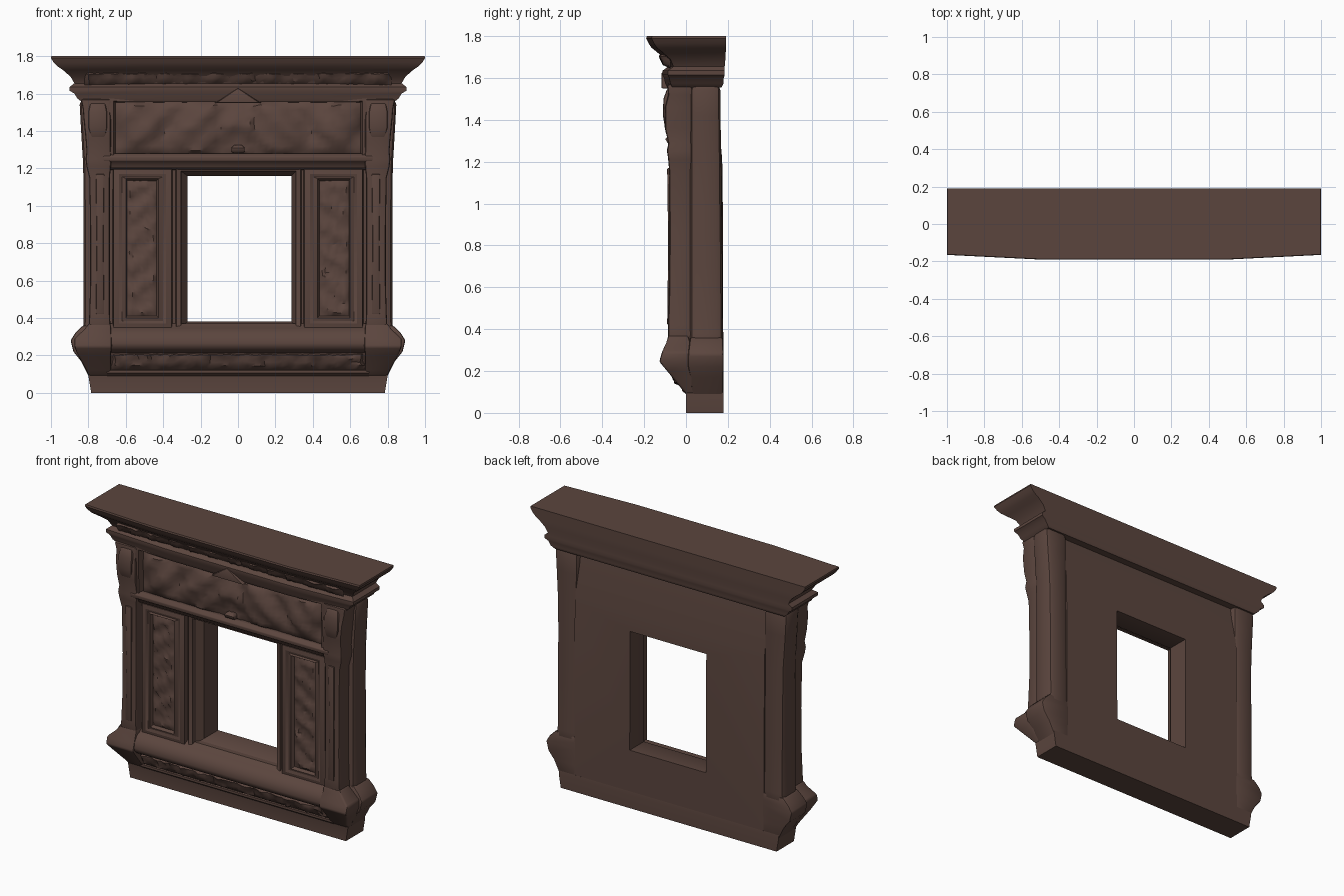
import bpy, bmesh, math, random

random.seed(7)
wood = bpy.data.materials.new("dark_brown_wood")
wood.diffuse_color = (0.105, 0.060, 0.048, 1)


def finish(name, bm, bevel=0.0, angle=35):
    bmesh.ops.recalc_face_normals(bm, faces=bm.faces)
    if bevel:
        edges = [e for e in bm.edges if e.is_manifold and e.calc_face_angle(0) > 0.6]
        bmesh.ops.bevel(bm, geom=edges, offset=bevel, segments=2, profile=0.5,
                        affect='EDGES', clamp_overlap=True)
    me = bpy.data.meshes.new(name)
    bm.to_mesh(me)
    bm.free()
    me.materials.append(wood)
    ob = bpy.data.objects.new(name, me)
    bpy.context.collection.objects.link(ob)
    bpy.ops.object.select_all(action='DESELECT')
    ob.select_set(True)
    bpy.context.view_layer.objects.active = ob
    bpy.ops.object.shade_smooth_by_angle(angle=math.radians(angle))
    return ob


def skin(bm, loops, wrap=False):
    n = len(loops[0])
    pairs = list(zip(loops, loops[1:])) + ([(loops[-1], loops[0])] if wrap else [])
    for a, b in pairs:
        for i in range(n):
            j = (i + 1) % n
            bm.faces.new((a[i], a[j], b[j], b[i]))


def stack(name, rings, s=1, bow=0.0, bevel=0.0):
    """Moulded block: rectangles (z, x0, x1, y0, y1) joined upward."""
    bm = bmesh.new()
    loops = []
    for z, x0, x1, y0, y1 in rings:
        pts = [(x0, y0 + bow), (x1, y0 + bow), (x1, y1), (x0, y1)]
        if bow:
            pts[1:1] = [(x0 * .5, y0), (x1 * .5, y0)]
        loops.append([bm.verts.new((s * x, y, z)) for x, y in pts])
    skin(bm, loops)
    bm.faces.new(loops[0])
    bm.faces.new(loops[-1])
    return finish(name, bm, bevel)


def frame(name, rings, s=1):
    """Picture-frame solid: rectangles (x0, x1, z0, z1, y_bottom, y_top) in a closed loop."""
    bm = bmesh.new()
    loops = [[bm.verts.new(p) for p in ((s * x0, yb, z0), (s * x1, yb, z0),
                                        (s * x1, yt, z1), (s * x0, yt, z1))]
             for x0, x1, z0, z1, yb, yt in rings]
    skin(bm, loops, True)
    return finish(name, bm)


def relief(name, x0, x1, z0, z1, y, nx, nz, depth, s=1):
    """Carved surface: jittered grid pushed forward by depth(x, z)."""
    bm = bmesh.new()
    g = []
    for i in range(nx + 1):
        for j in range(nz + 1):
            x, z = x0 + (x1 - x0) * i / nx, z0 + (z1 - z0) * j / nz
            d = 0
            if 0 < i < nx and 0 < j < nz:
                d = depth(x, z)
                x += random.uniform(-.2, .2) * (x1 - x0) / nx
                z += random.uniform(-.2, .2) * (z1 - z0) / nz
            g.append(bm.verts.new((s * x, y - d, z)))
    m = nz + 1
    for i in range(nx):
        for j in range(nz):
            a = i * m + j
            bm.faces.new((g[a], g[a + m], g[a + m + 1], g[a + 1]))
    bm.normal_update()
    ob = finish(name, bm, 0, 42)
    # open sheet: make it face the front
    if sum(p.normal.y for p in ob.data.polygons) > 0:
        ob.data.flip_normals()
    return ob


# wall with the central opening, hollowed slightly at the upper back
frame("wall", [(-.74, .74, .05, 1.57, .02, -.02), (-.31, .315, .35, 1.19, -.02, -.02),
               (-.27, .285, .38, 1.16, .03, .03), (-.27, .285, .38, 1.16, .178, .175),
               (-.69, .69, .05, 1.25, .178, .17), (-.69, .69, .05, 1.57, .178, .12)])
frame("opening_trim", [(-.335, .34, .33, 1.215, -.01, -.01), (-.33, .335, .335, 1.21, -.042, -.042),
                       (-.305, .31, .355, 1.185, -.035, -.035), (-.30, .305, .36, 1.18, -.005, -.005)])

# plinth and lower mouldings
stack("plinth", [(0, -.785, .785, 0, .18), (.09, -.80, .80, 0, .18), (.11, -.80, .80, -.005, .178)])
stack("base_moulding", [(z, -.70, .70, y, .1) for z, y in
      ((.09, .0), (.105, -.02), (.12, -.02), (.125, -.01), (.215, -.055), (.225, -.09),
       (.245, -.11), (.265, -.115), (.30, -.105), (.335, -.08), (.345, -.055), (.37, -.02))])
relief("base_carving", -.68, .68, .125, .222, -.015, 56, 5,
       lambda x, z: (z - .125) * .4 + .01 + .018 * abs(math.sin(x * 21)) + random.uniform(-.008, .008))

# cornice
stack("cornice", [(z, -w, w, y, b) for z, w, y, b in
      ((1.555, .835, -.09, .17), (1.575, .86, -.10, .18), (1.60, .875, -.105, .18),
       (1.615, .90, -.112, .185), (1.635, .90, -.112, .185), (1.655, .875, -.085, .185),
       (1.69, .895, -.10, .188), (1.725, .935, -.14, .19), (1.745, .965, -.165, .19),
       (1.765, .985, -.178, .19), (1.79, 1.0, -.19, .19), (1.80, .998, -.187, .19))], bow=.025)
relief("cornice_carving", -.82, .82, 1.645, 1.725, -.075, 72, 4,
       lambda x, z: (z - 1.645) * .45 + .01 + .014 * (math.sin(x * 44) > 0)
       + random.uniform(-.005, .005))
bm = bmesh.new()
peak = [[bm.verts.new((x * k, y, z)) for x, z in ((-.13, 1.55), (.13, 1.55), (0, 1.63))]
        for y, k in ((-.05, 1), (-.118, .9))]
skin(bm, peak)
bm.faces.new(peak[0])
bm.faces.new(peak[1])
finish("frieze_peak", bm, .008)

# frieze with carved leaves and a central mask
frame("frieze_border", [(-.69, .69, 1.24, 1.575, -.02, -.02), (-.69, .69, 1.24, 1.575, -.075, -.085),
                        (-.665, .665, 1.265, 1.56, -.08, -.085), (-.65, .65, 1.28, 1.55, -.03, -.03)])


def leaf_depth(x, z):
    u, v = abs(x), (z - 1.42) / .15
    r1 = math.hypot((u - .21) / .16, v * .9 + (u - .21) * 2)
    r2 = math.hypot((u - .52) / .13, v * .9 - (u - .52) * 2)
    d = .04 * max(0, 1 - min(r1, r2) ** 2) + .008 * math.sin(30 * u + 5 * v)
    if u < .06:
        d += .03 * (1 - abs(v))
    return .012 + d + random.uniform(-.005, .005)


relief("frieze_carving", -.66, .66, 1.27, 1.56, -.045, 44, 12, leaf_depth)
stack("frieze_shelf", [(z, -.72, .72, y, 0) for z, y in
      ((1.19, -.03), (1.205, -.06), (1.225, -.068), (1.24, -.09), (1.262, -.092), (1.28, -.07))],
      bevel=.004)
stack("small_boss", [(1.285, -.035, .035, -.085, -.03), (1.31, -.035, .035, -.10, -.03),
                     (1.325, -.02, .02, -.08, -.03)], bevel=.005)

for s, side in ((1, "right"), (-1, "left")):
    # side panels with carved insets
    frame(side + "_panel_frame",
          [(.35, .67, .34, 1.2, -.01, -.01), (.355, .665, .35, 1.195, -.048, -.048),
           (.385, .635, .37, 1.17, -.055, -.055), (.40, .62, .385, 1.155, -.048, -.048),
           (.425, .60, .40, 1.145, -.056, -.056), (.44, .59, .415, 1.13, -.03, -.03)], s)
    relief(side + "_panel_carving", .435, .595, .41, 1.135, -.036, 10, 34,
           lambda x, z: .008 + .005 * math.sin((z - .4) * 45 + (x - .51) * 30)
           + random.uniform(-.006, .007), s)
    # front pilaster with swelling scroll bracket at the head
    stack(side + "_front_pilaster",
          [(.33, .68, .80, -.085, .03), (.42, .685, .795, -.085, .03), (.60, .685, .79, -.08, .03),
           (.85, .685, .79, -.078, .03), (1.15, .685, .795, -.08, .03), (1.21, .68, .81, -.085, .03),
           (1.25, .675, .815, -.09, .03), (1.29, .68, .81, -.085, .03), (1.36, .68, .815, -.10, .03),
           (1.46, .68, .825, -.10, .03), (1.52, .685, .83, -.085, .03), (1.57, .675, .84, -.09, .03)],
          s, bevel=.012)
    stack(side + "_pilaster_bead", [(.42, .715, .76, -.09, -.06), (.8, .72, .755, -.085, -.06),
                                    (1.17, .715, .76, -.09, -.06)], s, bevel=.006)
    stack(side + "_pilaster_scroll", [(1.36, .71, .785, -.10, -.06), (1.42, .70, .80, -.11, -.06),
                                      (1.50, .70, .80, -.108, -.06), (1.55, .71, .79, -.09, -.06)],
          s, bevel=.01)
    # rounded side column against the wall
    stack(side + "_side_column",
          [(.30, .68, .835, .02, .178), (.38, .68, .825, .02, .176), (.70, .68, .825, .02, .174),
           (1.0, .68, .825, .02, .17), (1.22, .68, .828, .02, .168), (1.42, .68, .84, .02, .165),
           (1.57, .68, .848, .02, .165)], s, bevel=.03)
    # flared base blocks, front and rear
    stack(side + "_front_base_block",
          [(.09, .68, .80, .0, .06), (.12, .68, .81, -.025, .06), (.20, .68, .855, -.09, .03),
           (.245, .675, .875, -.128, .02), (.29, .675, .875, -.115, .02), (.34, .68, .82, -.092, .02),
           (.37, .68, .80, -.085, .01)], s, bevel=.01)
    stack(side + "_rear_base_block",
          [(.08, .68, .795, .03, .178), (.17, .68, .84, .02, .178), (.22, .68, .88, .01, .179),
           (.28, .68, .895, .01, .179), (.32, .68, .87, .015, .178), (.36, .68, .83, .02, .176)],
          s, bevel=.01)
